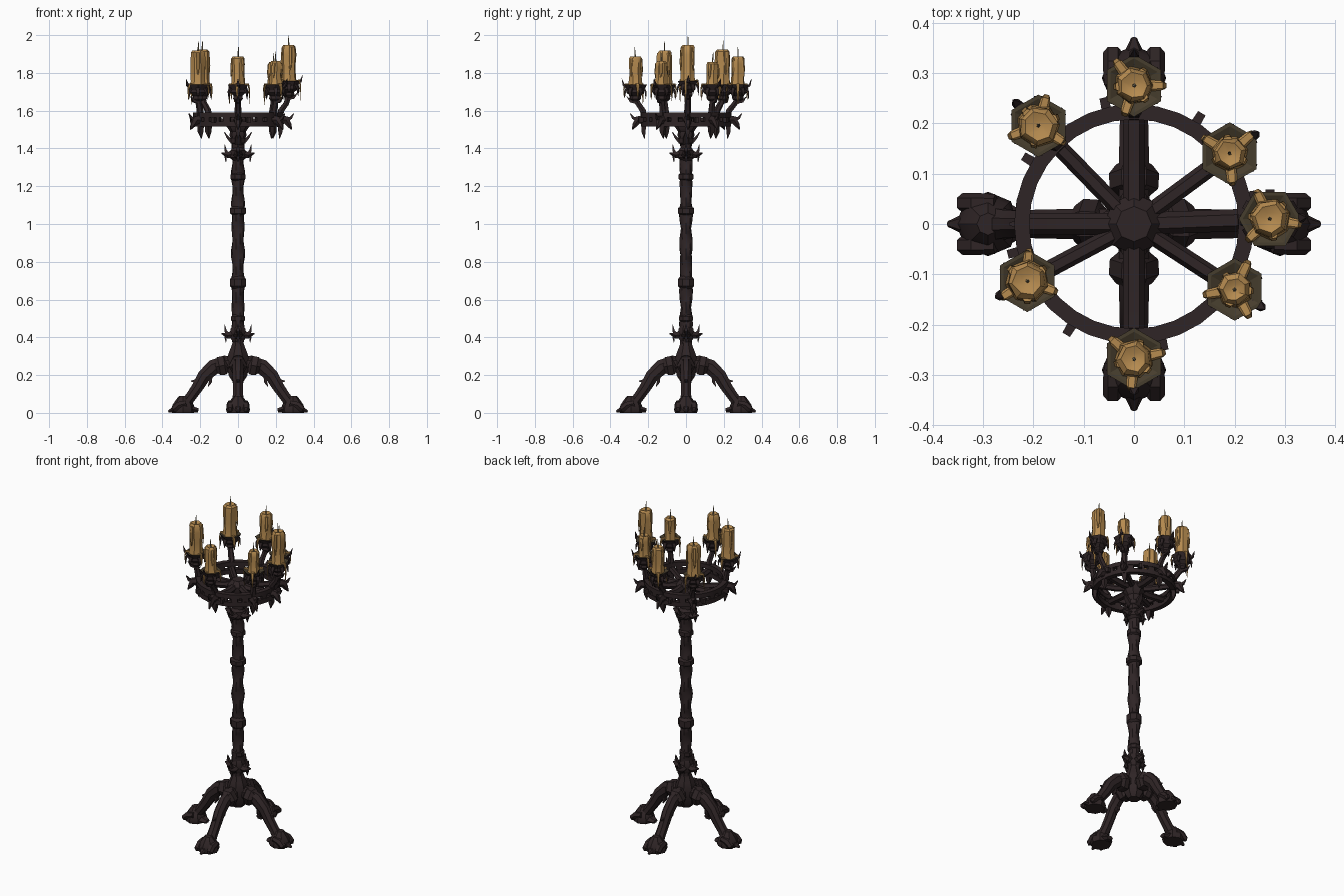
import bpy, bmesh, math, random
from math import cos, sin, pi, tau
from mathutils import Matrix, Vector

random.seed(4)
if "Cube" in bpy.data.objects:
    bpy.data.objects.remove(bpy.data.objects["Cube"])


def material(name, rgb):
    m = bpy.data.materials.new(name)
    m.use_nodes = True
    m.diffuse_color = (*rgb, 1)
    m.node_tree.nodes["Principled BSDF"].inputs["Base Color"].default_value = (*rgb, 1)
    return m


IRON = material("dark iron", (0.028, 0.018, 0.019))
WAX = material("candle wax", (0.47, 0.26, 0.08))
GRIME = material("waxy grime", (0.062, 0.047, 0.026))
WICK = material("wick", (0.30, 0.25, 0.15))


def finish(bm, name, mats, smooth=35):
    bmesh.ops.recalc_face_normals(bm, faces=bm.faces)
    mesh = bpy.data.meshes.new(name)
    bm.to_mesh(mesh)
    bm.free()
    for m in mats:
        mesh.materials.append(m)
    ob = bpy.data.objects.new(name, mesh)
    bpy.context.collection.objects.link(ob)
    bpy.ops.object.select_all(action="DESELECT")
    ob.select_set(True)
    bpy.context.view_layer.objects.active = ob
    bpy.ops.object.shade_smooth_by_angle(angle=math.radians(smooth))
    return ob


def skin(bm, rings, closed=False):
    """Join successive vertex rings with quads, capping the ends."""
    rows = [[bm.verts.new(p) for p in ring] for ring in rings]
    n = len(rows[0])
    pairs = list(zip(rows, rows[1:])) + ([(rows[-1], rows[0])] if closed else [])
    for a, b in pairs:
        for i in range(n):
            bm.faces.new((a[i], a[(i + 1) % n], b[(i + 1) % n], b[i]))
    if not closed:
        bm.faces.new(rows[0])
        bm.faces.new(rows[-1])


def lathe(bm, profile, n, at=(0, 0, 0), turn=0.0, wobble=0.0, closed=False):
    rings = [[Vector(at) + Vector((r * cos(turn + tau * i / n), r * sin(turn + tau * i / n), z))
              * 1.0 + Vector((random.uniform(-wobble, wobble), random.uniform(-wobble, wobble), 0))
              for i in range(n)] for r, z in profile]
    skin(bm, rings, closed)


def sweep(bm, path, angle=0.0, n=6, at=(0, 0, 0), side=0.0):
    """Tube along (out, up, thickness, width) points, turned about z."""
    spin = Matrix.Rotation(angle, 3, "Z")
    rings = []
    for k, (x, z, t, w) in enumerate(path):
        a, b = path[max(k - 1, 0)], path[min(k + 1, len(path) - 1)]
        d = Vector((b[0] - a[0], 0, b[1] - a[1])).normalized()
        nrm = Vector((-d.z, 0, d.x))
        rings.append([Vector(at) + spin @ (Vector((x, side, z)) + nrm * t * cos(tau * (i + .5) / n)
                      + Vector((0, w * sin(tau * (i + .5) / n), 0))) for i in range(n)])
    skin(bm, rings)


QUARTERS = [i * pi / 2 for i in range(4)]

# Twisted shaft
bm = bmesh.new()
rings = []
for k in range(91):
    z = 0.3 + k * 0.0135
    r = 0.033 + 0.002 * sin(z * 31)
    rings.append([(r * (1 + .1 * cos(2 * a - 45 * z)) * cos(a),
                   r * (1 + .1 * cos(2 * a - 45 * z)) * sin(a), z)
                  for a in (tau * i / 10 for i in range(10))])
skin(bm, rings)
finish(bm, "twisted_shaft", [IRON])

# Shaft base, knobs and capital
bm = bmesh.new()
lathe(bm, [(.035, .17), (.055, .2), (.062, .29), (.05, .325), (.035, .36), (.03, .38)], 8, turn=pi / 8)
for z, r, h in ((.42, .042, .045), (.5, .039, .02), (.69, .045, .035), (1.07, .047, .024),
                (1.25, .042, .022), (1.37, .044, .035), (1.44, .041, .022)):
    lathe(bm, [(.03, z - h), (r, z - h * .55), (r, z + h * .55), (.03, z + h)], 8, turn=pi / 8)
lathe(bm, [(.034, 1.44), (.045, 1.47), (.042, 1.49), (.06, 1.515), (.06, 1.55), (.035, 1.58)], 8)
finish(bm, "shaft_knobs", [IRON])

# Leaf collars on the shaft
bm = bmesh.new()
for a in QUARTERS:
    for z in (.415, 1.37):
        sweep(bm, [(.025, z, .028, .025), (.055, z - .005, .018, .026), (.088, z + .005, .003, .004)], a)
        sweep(bm, [(.05, z, .01, .02), (.066, z + .018, .01, .014), (.071, z + .052, .002, .002)], a, 4)
        sweep(bm, [(.05, z, .01, .02), (.066, z - .015, .009, .012), (.064, z - .042, .002, .002)], a, 4)
    sweep(bm, [(.03, 1.43, .012, .02), (.055, 1.46, .01, .018), (.072, 1.485, .003, .004)], a, 4)
finish(bm, "leaf_collars", [IRON])

# Legs with shoulder cuffs and knee spurs
bm = bmesh.new()
for a in QUARTERS:
    sweep(bm, [(.01, .255, .045, .035), (.07, .262, .045, .032), (.13, .242, .044, .032),
               (.18, .195, .038, .031), (.215, .135, .033, .029), (.25, .085, .03, .03),
               (.28, .045, .032, .036)], a, 8)
    sweep(bm, [(.055, .255, .04, .03), (.07, .252, .058, .048), (.1, .248, .056, .05),
               (.118, .243, .04, .036)], a, 6)
    sweep(bm, [(.195, .17, .022, .02), (.225, .168, .014, .016), (.248, .168, .003, .003)], a, 4)
    sweep(bm, [(.15, .2, .02, .02), (.145, .165, .012, .014), (.158, .14, .003, .003)], a, 4)
finish(bm, "legs", [IRON])

# Clawed feet
bm = bmesh.new()
for a in QUARTERS:
    c = Vector((cos(a), sin(a), 0))
    lathe(bm, [(.058, 0), (.064, .018), (.055, .045), (.036, .072), (.022, .09)], 8, at=c * .29, turn=a)
    sweep(bm, [(.21, .012, .012, .02), (.25, .022, .022, .042), (.3, .03, .03, .05)], a)
    for side, reach in ((-.042, .345), (0, .369), (.042, .345)):
        sweep(bm, [(.275, .05, .018, .017), (.315, .04, .022, .02), (.34, .018, .018, .02),
                   (reach, .006, .006, .006)], a, 6, side=side)
finish(bm, "clawed_feet", [IRON])

# Pierced ring: two rails joined by posts
bm = bmesh.new()
for low, high in ((1.515, 1.543), (1.564, 1.59)):
    lathe(bm, [(.208, low), (.238, low), (.238, high), (.208, high)], 32, closed=True)
for i in range(24):
    sweep(bm, [(.223, 1.53, .016, .026), (.223, 1.575, .016, .026)], tau * i / 24, 4)
finish(bm, "pierced_ring", [IRON])

# Candle stations: x, y, dish height, candle top, candle radius
STATIONS = [(0, .275, 1.735, 1.885, .036), (-.19, .195, 1.735, 1.92, .04), (.19, .14, 1.735, 1.855, .033),
            (.27, .01, 1.755, 1.945, .039), (.2, -.13, 1.735, 1.86, .033), (0, -.268, 1.735, 1.885, .036),
            (-.212, -.113, 1.735, 1.915, .041)]
angles = [math.atan2(y, x) for x, y, *_ in STATIONS] + [pi]

# Spokes
bm = bmesh.new()
for a in angles:
    w = .022 if abs(sin(2 * a)) < .2 else .017
    sweep(bm, [(0, 1.545, .022, w), (.1, 1.54, .02, w), (.215, 1.55, .018, w)], a)
finish(bm, "spokes", [IRON])

# Ring brackets, pendants and studs
bm = bmesh.new()
for a in angles[:-1]:
    sweep(bm, [(.225, 1.55, .03, .025), (.255, 1.55, .024, .02), (.27, 1.525, .016, .014),
               (.285, 1.5, .003, .003)], a)
    sweep(bm, [(.255, 1.55, .015, .014), (.28, 1.562, .01, .01), (.295, 1.585, .003, .003)], a, 4)
    sweep(bm, [(.223, 1.525, .016, .02), (.225, 1.49, .016, .018), (.22, 1.452, .002, .002)], a, 4)
for i in range(8):
    sweep(bm, [(.23, 1.55, .02, .014), (.258, 1.55, .018, .012)], tau * (i + .3) / 8, 4)
finish(bm, "ring_brackets", [IRON])

for k, (x, y, z, top, rad) in enumerate(STATIONS):
    a, out = angles[k], math.hypot(x, y)
    hub = (x, y, z)
    # Curved stem
    bm = bmesh.new()
    sweep(bm, [(.223, 1.56, .02, .02), (.228, 1.6, .018, .018), (out * .7 + .068, 1.64, .016, .016),
               (out, z - .06, .019, .019), (out, z - .03, .02, .02)], a)
    sweep(bm, [(out - .01, z - .09, .014, .016), (out + .025, z - .085, .01, .012),
               (out + .045, z - .06, .002, .002)], a, 4)
    finish(bm, f"candle_stem_{k}", [IRON])
    # Six-sided dish, grimy on top, with drooping points
    bm = bmesh.new()
    lathe(bm, [(.018, -.085), (.03, -.072), (.026, -.058), (.047, -.04), (.046, -.025), (.062, .003),
               (.054, .003), (.03, -.008)], 6, at=hub, turn=pi / 6 if k != 3 else 0)
    bm.normal_update()
    for f in bm.faces:
        f.material_index = int(f.calc_center_median().z > z - .008)
    for i in range(6):
        sweep(bm, [(.045, -.015, .008, .014), (.054, -.035, .007, .012),
                   (.056, -.065 - .012 * (i % 2), .001, .001)], tau * i / 6 + pi / 6, 4, at=hub)
    sweep(bm, [(.045, -.01, .012, .016), (.062, .0, .008, .012), (.072, .035, .001, .001)],
          a, 4, at=hub)
    finish(bm, f"candle_dish_{k}", [IRON, GRIME], 25)
    # Candle with melted top
    h = top - z
    bm = bmesh.new()
    lathe(bm, [(rad * 1.12, -.01), (rad, .02), (rad * .93, h * .4), (rad * 1.0, h * .75),
               (rad * .95, h - .008), (rad * .72, h + .003), (rad * .3, h - .004)],
          7, at=hub, turn=k, wobble=.0025)
    finish(bm, f"candle_{k}", [WAX])
    # Wax drips
    bm = bmesh.new()
    for i in range(3):
        d = k * 1.3 + i * 2.2
        drop = random.uniform(.06, .11)
        sweep(bm, [(.03, .004, .004, .012), (.055, .006, .005, .01), (.061, -.02, .004, .008),
                   (.06, -drop, .001, .002)], d, 5, at=hub)
        sweep(bm, [(rad * .9, h - .01, .005, .01), (rad, h * .55, .006, .009),
                   (rad * 1.02, h * .3, .002, .003)], d + 1, 5, at=hub)
    finish(bm, f"wax_drips_{k}", [WAX])
    # Wick
    bm = bmesh.new()
    sweep(bm, [(0, h - .01, .004, .004), (.002, h + .025, .003, .003), (.004, h + .052, .001, .001)],
          k, 5, at=hub)
    finish(bm, f"wick_{k}", [WICK])
